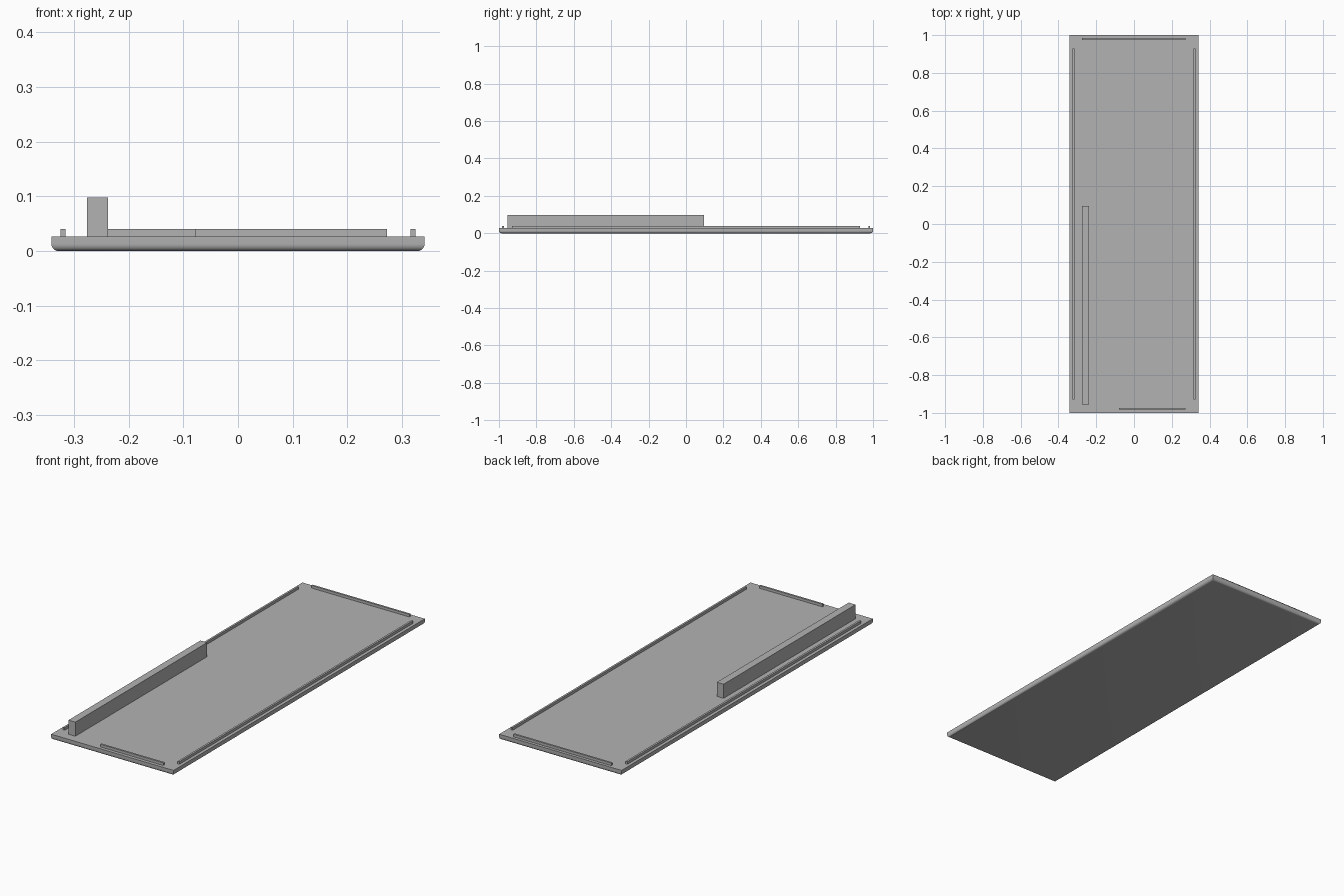
import bpy
import bmesh
from mathutils import Vector

cube = bpy.data.objects.get("Cube")
if cube:
    bpy.data.objects.remove(cube)

HALF_X, HALF_Y, THICK = 0.341, 1.0, 0.027
RAIL_TOP = 0.04
RAIL = 0.005      # half width of the thin rails
SINK = 0.005      # depth the raised parts sit into the panel

grey = bpy.data.materials.new("plain grey")
grey.use_nodes = True
colour = (0.448, 0.448, 0.448, 1)
grey.diffuse_color = colour
grey.node_tree.nodes["Principled BSDF"].inputs["Base Color"].default_value = colour


def box(name, x0, x1, y0, y1, z0, z1, round_bottom=0):
    """Box between two corners, optionally with rounded bottom edges."""
    bm = bmesh.new()
    bmesh.ops.create_cube(bm, size=1)
    bmesh.ops.scale(bm, vec=(x1 - x0, y1 - y0, z1 - z0), verts=bm.verts)
    bmesh.ops.translate(bm, vec=Vector((x0 + x1, y0 + y1, z0 + z1)) / 2, verts=bm.verts)
    if round_bottom:
        edges = [e for e in bm.edges if all(v.co.z < z0 + 1e-4 for v in e.verts)]
        bmesh.ops.bevel(bm, geom=edges, offset=round_bottom, segments=6,
                        profile=0.5, affect='EDGES')
    mesh = bpy.data.meshes.new(name)
    bm.to_mesh(mesh)
    bm.free()
    mesh.materials.append(grey)
    obj = bpy.data.objects.new(name, mesh)
    bpy.context.collection.objects.link(obj)
    return obj


# Flat panel with rounded lower rim
panel = box("panel", -HALF_X, HALF_X, -HALF_Y, HALF_Y, 0, THICK, round_bottom=0.013)
bpy.context.view_layer.objects.active = panel
panel.select_set(True)
bpy.ops.object.shade_smooth_by_angle(angle=0.6)

# Long clip rails along both sides
for side, x in (("right", -0.32), ("left", 0.32)):
    box(side + "_rail", x - RAIL, x + RAIL, -0.93, 0.93, THICK - SINK, RAIL_TOP)

# Short clip rails across the ends
for end, y, x0 in (("front", -0.978, -0.079), ("back", 0.98, -0.274)):
    box(end + "_rail", x0, 0.272, y - RAIL, y + RAIL, THICK - SINK, RAIL_TOP)

# Tall rib along the right side
box("tall_rib", -0.276, -0.238, -0.955, 0.095, THICK - SINK, 0.098)
